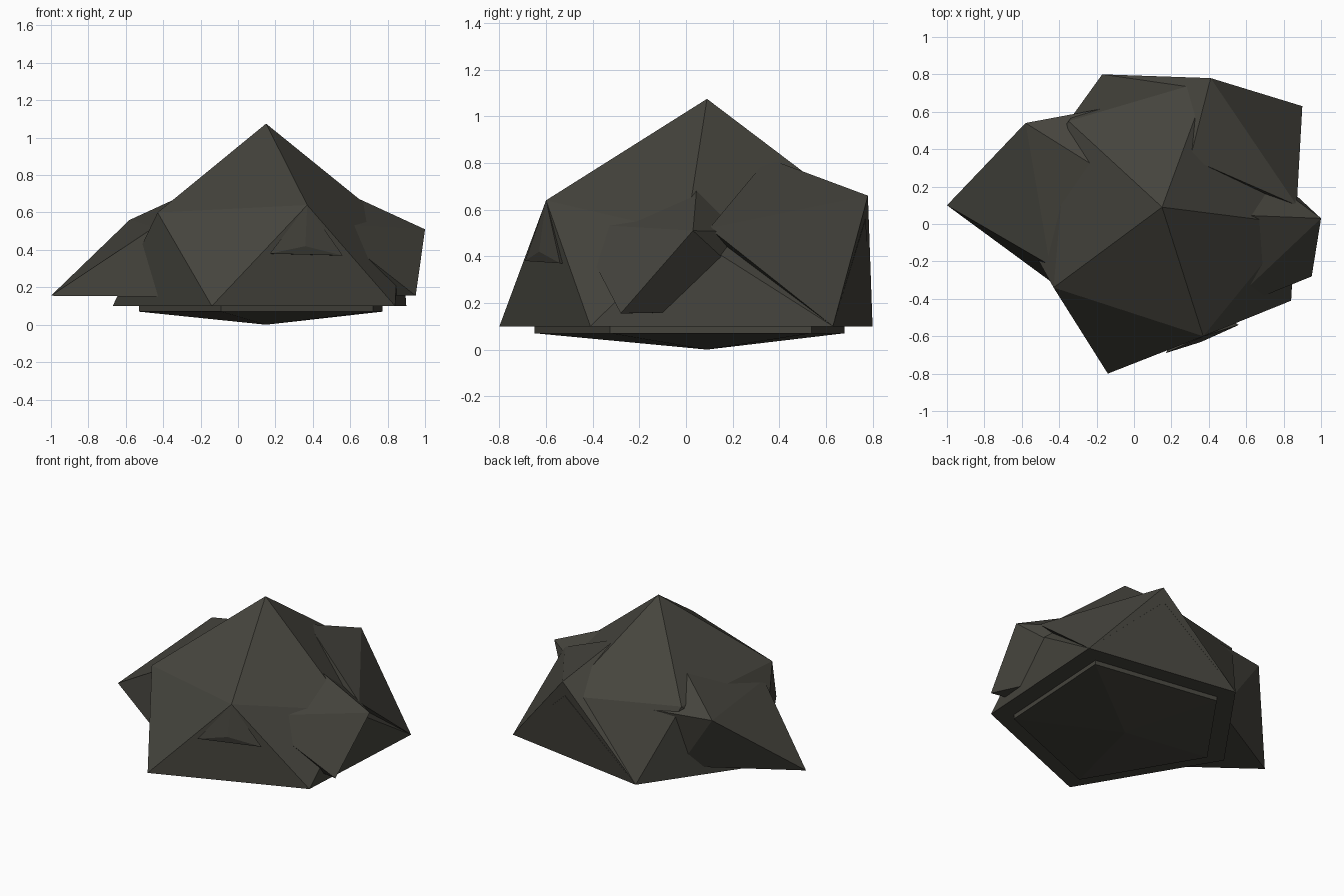
import bpy, bmesh
from mathutils import Vector

if "Cube" in bpy.data.objects:
    bpy.data.objects.remove(bpy.data.objects["Cube"])

mat = bpy.data.materials.new("dark_stone")
mat.diffuse_color = (0.06, 0.058, 0.047, 1)
mat.use_nodes = True
mat.node_tree.nodes["Principled BSDF"].inputs["Base Color"].default_value = mat.diffuse_color


def finish(name, bm):
    bmesh.ops.recalc_face_normals(bm, faces=bm.faces)
    me = bpy.data.meshes.new(name)
    bm.to_mesh(me)
    bm.free()
    me.materials.append(mat)
    ob = bpy.data.objects.new(name, me)
    bpy.context.collection.objects.link(ob)


def shard(name, points):
    """Convex chunk of stone through the given corners."""
    bm = bmesh.new()
    for p in points:
        bm.verts.new(p)
    r = bmesh.ops.convex_hull(bm, input=bm.verts)
    junk = {g for g in r["geom_interior"] if isinstance(g, bmesh.types.BMVert)}
    bmesh.ops.delete(bm, geom=list(junk), context='VERTS')
    finish(name, bm)


# Main boulder: irregular icosahedron with a stepped, shallow-pointed base
centre = Vector((0.15, 0.09, 0))
upper = [(-0.43, -0.34, 0.60), (0.37, -0.60, 0.64), (0.86, 0.0, 0.50),
         (0.40, 0.77, 0.56), (-0.35, 0.55, 0.60)]
lower = [(-0.14, -0.80, 0.10), (0.84, -0.41, 0.10), (0.90, 0.63, 0.10),
         (-0.17, 0.80, 0.10), (-0.67, 0.09, 0.10)]


def inset(p, z):
    q = centre + (Vector(p) - centre) * 0.83
    return (q.x, q.y, z)


bm = bmesh.new()
top = bm.verts.new((0.15, 0.09, 1.075))
bottom = bm.verts.new(centre)
rings = [[bm.verts.new(p) for p in ring] for ring in
         (upper, lower, [inset(p, 0.10) for p in lower], [inset(p, 0.07) for p in lower])]
u, l, a, b = rings
for i in range(5):
    j = (i + 1) % 5
    bm.faces.new((top, u[i], u[j]))
    bm.faces.new((u[i], l[i], u[j]))
    bm.faces.new((u[j], l[i], l[j]))
    bm.faces.new((l[i], a[i], a[j], l[j]))
    bm.faces.new((a[i], b[i], b[j], a[j]))
    bm.faces.new((b[i], bottom, b[j]))
finish("main_boulder", bm)

# Left outcrop with the long low tip
shard("left_outcrop", [(-1.0, 0.10, 0.155), (-0.58, 0.54, 0.56), (-0.45, -0.22, 0.52),
                       (-0.10, 0.24, 0.78), (0.09, 0.665, 0.55), (-0.36, -0.37, 0.15),
                       (-0.30, 0.50, 0.15), (0.1, 0.1, 0.15)])

# Right outcrop
shard("right_outcrop", [(1.0, 0.03, 0.51), (0.95, -0.28, 0.155), (0.46, -0.48, 0.54),
                        (0.50, 0.05, 0.74), (0.60, 0.40, 0.17), (0.50, 0.40, 0.50),
                        (0.50, -0.20, 0.155)])

# Back right outcrop forming the rear shoulder
shard("back_outcrop", [(0.41, 0.78, 0.66), (0.87, 0.10, 0.52), (0.30, 0.35, 0.82),
                       (0.90, 0.63, 0.10), (-0.17, 0.80, 0.10), (0.2, 0.2, 0.2)])

# Small overhang under the front corner
shard("front_overhang", [(0.37, -0.60, 0.64), (0.17, -0.69, 0.38), (0.36, -0.63, 0.42),
                         (0.56, -0.54, 0.37), (0.35, -0.40, 0.37)])
